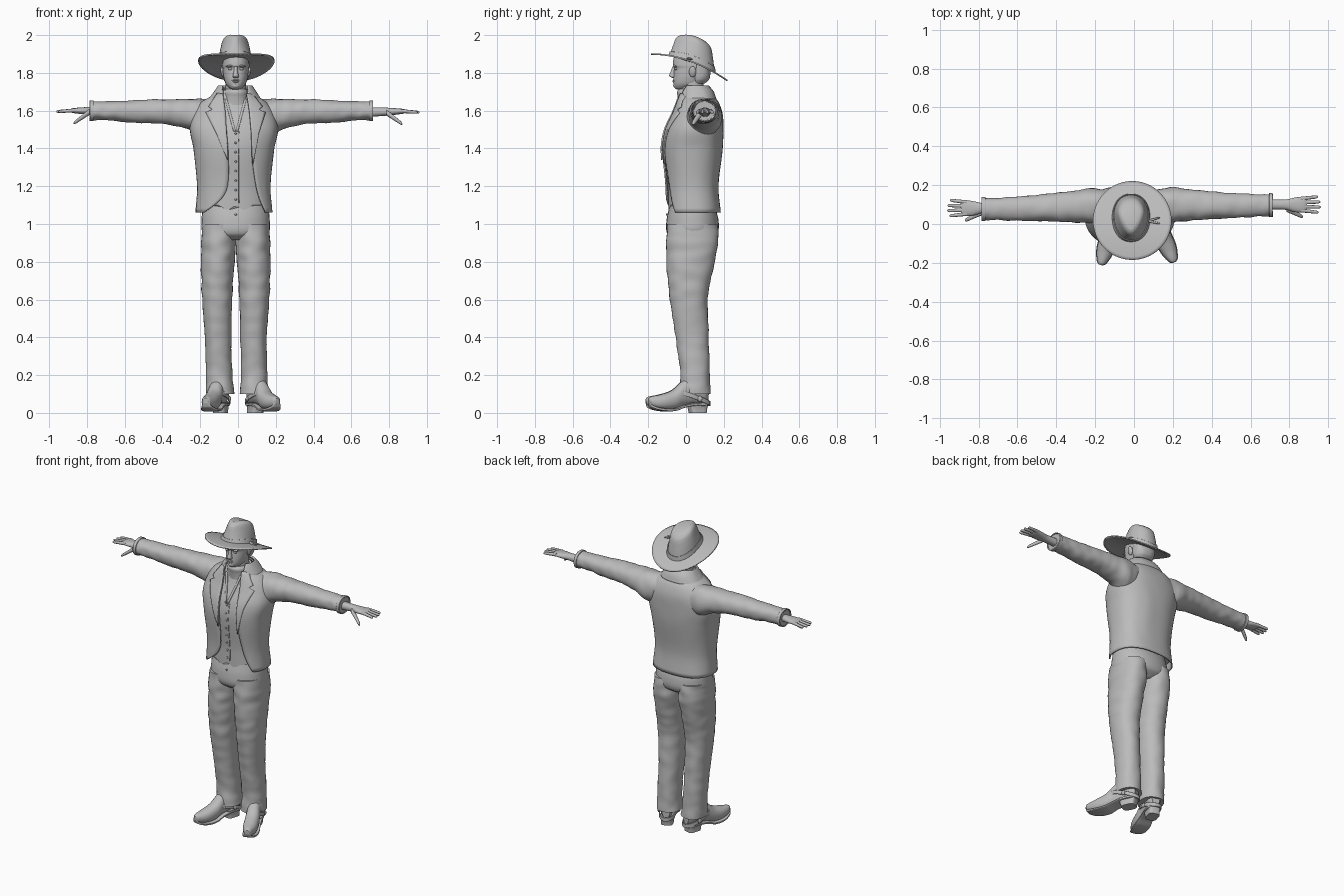
import bpy, bmesh, math
from mathutils import Vector, Matrix, noise

cube = bpy.data.objects.get("Cube")
if cube:
    bpy.data.objects.remove(cube, do_unlink=True)

grey = bpy.data.materials.new("plain grey")
grey.use_nodes = True
tone = (0.5, 0.5, 0.5, 1)
grey.diffuse_color = tone
grey.node_tree.nodes["Principled BSDF"].inputs["Base Color"].default_value = tone

MID = -0.012   # centre line of head and legs
POWER = 2.4    # squareness of the torso section
made = []


def finish(name, bm, thick=0):
    bmesh.ops.recalc_face_normals(bm, faces=bm.faces)
    mesh = bpy.data.meshes.new(name)
    bm.to_mesh(mesh)
    bm.free()
    ob = bpy.data.objects.new(name, mesh)
    bpy.context.scene.collection.objects.link(ob)
    mesh.materials.append(grey)
    if thick:
        solid = ob.modifiers.new("thickness", 'SOLIDIFY')
        solid.thickness = thick
        solid.offset = 0
    made.append(ob)
    return ob


def row_at(rows, s):
    """Smoothly interpolated section at position s."""
    last = len(rows) - 1
    i = max(k for k in range(last) if k == 0 or rows[k][0] <= s)
    a, b = rows[i], rows[i + 1]
    before, after = rows[max(i - 1, 0)], rows[min(i + 2, last)]
    h = b[0] - a[0]
    t = (s - a[0]) / h
    out = []
    for j in range(1, len(a)):
        ma = (b[j] - before[j]) / (b[0] - before[0]) * h
        mb = (after[j] - a[j]) / (after[0] - a[0]) * h
        out.append(a[j] + t * ma + t * t * (3 * (b[j] - a[j]) - 2 * ma - mb)
                   + t ** 3 * (ma + mb - 2 * (b[j] - a[j])))
    return out


def stations(rows, k):
    for a, b in zip(rows, rows[1:]):
        yield from (a[0] + (b[0] - a[0]) * i / k for i in range(k))
    yield rows[-1][0]


def power(v, p):
    return math.copysign(abs(v) ** (2 / p), v)


def bridge(bm, rings, closed):
    n = len(rings[0])
    for r, q in zip(rings, rings[1:]):
        for i in range(n if closed else n - 1):
            j = (i + 1) % n
            bm.faces.new((r[i], r[j], q[j], q[i]))


def sweep(name, rows, axis='z', p=2.2, n=32, k=6, crumple=0, warp=None, thick=0):
    """Loft of rounded sections; each row is position, low/high, low/high."""
    bm = bmesh.new()
    rings = []
    for s in stations(rows, k):
        a0, a1, b0, b1 = row_at(rows, s)
        ring = []
        for i in range(n):
            t = math.tau * i / n
            ca, cb = power(math.cos(t), p), power(math.sin(t), p)
            probe = Vector((ca, cb, s * 16)) * 1.2
            g = 1 + crumple * noise.noise(probe)
            a = (a0 + a1) / 2 + g * ca * (a1 - a0) / 2
            b = (b0 + b1) / 2 + g * cb * (b1 - b0) / 2
            co = Vector({'z': (a, b, s), 'x': (s, a, b), 'y': (a, s, b)}[axis])
            ring.append(bm.verts.new(warp(co) if warp else co))
        rings.append(ring)
    bridge(bm, rings, True)
    if not thick:
        bm.faces.new(rings[0])
        bm.faces.new(rings[-1])
    return finish(name, bm, thick)


def shell(name, rows, edges, thick, n=48, k=6):
    """Garment open at the front; edges give the opening in x by height."""
    bm = bmesh.new()
    rings = []
    for z in stations(rows, k):
        x0, x1, y0, y1 = row_at(rows, z)
        cx, hw, cy, hd = (x0 + x1) / 2, (x1 - x0) / 2, (y0 + y1) / 2, (y1 - y0) / 2
        right, left = row_at(edges, z)
        ends = [math.asin(min(1, max(0, u / hw)) ** (POWER / 2)) for u in (left - cx, cx - right)]
        ring = []
        for i in range(n + 1):
            t = ends[0] + (math.tau - ends[0] - ends[1]) * i / n
            g = 1 + 0.02 * abs(noise.noise(Vector((math.sin(t) * 2, math.cos(t) * 2, z * 5))))
            ring.append(bm.verts.new((cx + g * hw * power(math.sin(t), POWER),
                                      cy - g * hd * power(math.cos(t), POWER), z)))
        rings.append(ring)
    bridge(bm, rings, False)
    return finish(name, bm, thick)


def front_y(x, z):
    x0, x1, y0, y1 = row_at(torso, z)
    u = min(1, abs(2 * x - x0 - x1) / (x1 - x0))
    return (y0 + y1) / 2 - (y1 - y0) / 2 * (1 - u ** POWER) ** (1 / POWER)


def strip(name, rows, lift, thick=0.008, m=6):
    """Cloth strip lying on the chest; rows are height, inner x, outer x."""
    bm = bmesh.new()
    rings = []
    for a, b in zip(rows, rows[1:]):
        for step in range(5 if b is rows[-1] else 4):
            z, xi, xo = (p + (q - p) * step / 4 for p, q in zip(a, b))
            xs = [xi + (xo - xi) * i / m for i in range(m + 1)]
            rings.append([bm.verts.new((x, front_y(x, z) - lift, z)) for x in xs])
    bridge(bm, rings, False)
    return finish(name, bm, thick)


def blob(name, centre, size, turn=0):
    bm = bmesh.new()
    bmesh.ops.create_uvsphere(bm, u_segments=16, v_segments=10, radius=1)
    bm.transform(Matrix.Translation(centre) @ Matrix.Rotation(turn, 4, 'Y')
                 @ Matrix.Diagonal((*size, 1)))
    return finish(name, bm)


def finger(name, a, b, r0, r1, warp):
    rows = []
    for t, f in ((0, 1), (0.5, 1), (0.88, 1), (0.97, 0.7), (1, 0.25)):
        x, y, z = Vector(a).lerp(Vector(b), t)
        r = (r0 + (r1 - r0) * t) * f
        rows.append((x, y - r, y + r, z - r, z + r))
    sweep(name, rows, 'x', n=12, k=3, warp=warp)


# Jacket, waistcoat and collar
torso = [(1.06, -.222, .178, -.105, .18), (1.2, -.212, .168, -.105, .168),
         (1.4, -.232, .188, -.122, .19), (1.5, -.25, .206, -.105, .193),
         (1.58, -.235, .19, -.068, .19), (1.64, -.195, .15, -.045, .17),
         (1.68, -.13, .09, -.035, .14), (1.71, -.1, .06, -.03, .12)]
opening = [(1.06, -.18, .145), (1.13, -.09, .115), (1.2, -.055, .095),
           (1.35, -.05, .075), (1.5, -.06, .07), (1.71, -.08, .05)]
shell("jacket", torso, opening, 0.008)


def vest_points(co):
    if co.z < 1.12 and co.y < 0:
        co.z -= 0.03 * max(0, 1 - abs(abs(co.x - MID) - 0.045) / 0.045)
    return co


inset = 0.011
vest = [(z, a + inset, b - inset, c + inset, d - inset) for z, a, b, c, d in torso]
vest[0] = (1.1, *row_at(vest, 1.1))
sweep("waistcoat", vest, p=POWER, n=64, warp=vest_points)
shell("jacket_collar", [(1.66, -.15, .115, -.035, .155), (1.7, -.12, .09, -.025, .14),
                        (1.73, -.1, .07, -.01, .115)],
      [(1.66, -.085, .055), (1.73, -.08, .05)], 0.012)
strip("right_lapel", [(1.34, -.052, -.056), (1.48, -.06, -.115), (1.59, -.066, -.17),
                      (1.605, -.068, -.135), (1.62, -.07, -.155), (1.69, -.08, -.11)], 0.009)
strip("left_lapel", [(1.32, .075, .08), (1.48, .07, .11), (1.59, .06, .145),
                     (1.605, .058, .11), (1.62, .056, .13), (1.69, .045, .075)], 0.009)
for side, word in ((-1, "right"), (1, "left")):
    strip("waistcoat_neckline_" + word,
          [(z, MID + side * w, MID + side * (w + 0.012))
           for z, w in ((1.49, 0), (1.58, 0.024), (1.66, 0.045))], -0.008, 0.006, 2)
strip("waistcoat_placket", [(1.11, .004, .008), (1.3, .004, .008), (1.49, .004, .008)], -0.01, 0.005, 1)
for i in range(8):
    z = 1.13 + i * 0.05
    blob("waistcoat_button", (MID, front_y(MID, z) + 0.01, z), (.006, .005, .006))

# Shirt collar and neckerchief
sweep("neckerchief", [(1.63, -.09, .066, -.04, .12), (1.675, -.08, .056, -.043, .11),
                      (1.7, -.076, .052, -.046, .1), (1.715, -.066, .042, -.035, .095)],
      crumple=0.04)
sweep("neck", [(1.6, -.07, .046, -.03, .11), (1.7, -.067, .043, -.03, .09),
               (1.78, -.067, .043, -.02, .1)])

# Head and face
sweep("head", [(z, MID - w, MID + w, a, b) for z, w, a, b in (
    (1.713, .02, -.05, .02), (1.72, .034, -.06, .05), (1.74, .052, -.066, .08),
    (1.77, .062, -.067, .1), (1.8, .067, -.065, .118), (1.825, .069, -.063, .122),
    (1.84, .07, -.07, .124), (1.9, .066, -.062, .12))])
sweep("nose", [(z, MID - w, MID + w, a, -.05) for z, w, a in (
    (1.774, .011, -.074), (1.78, .016, -.086), (1.788, .015, -.089),
    (1.81, .01, -.08), (1.835, .009, -.072))], n=16, k=4)
sweep("hair", [(z, MID - w, MID + w, .025, b) for z, w, b in (
    (1.745, .05, .1), (1.765, .064, .122), (1.8, .072, .131), (1.88, .072, .13))],
      n=64, crumple=0.07)
blob("upper_lip", (MID, -.064, 1.761), (.022, .008, .004))
blob("lower_lip", (MID, -.063, 1.754), (.019, .008, .005))
blob("chin", (MID, -.054, 1.733), (.022, .014, .014))
for side, word in ((-1, "right"), (1, "left")):
    blob(word + "_eye", (MID + side * .029, -.053, 1.821), (.013, .009, .007))
    blob(word + "_brow", (MID + side * .03, -.059, 1.836), (.022, .01, .006), side * 0.12)
    blob(word + "_ear", (MID + side * .071, .035, 1.806), (.009, .019, .029), side * 0.2)


# Hat: bent brim, creased crown and band
def brim_z(y):
    return 1.87 - 0.32 * y - 0.86 * y * y


bm = bmesh.new()
rings = []
for j in range(9):
    r = 0.07 + 0.0165 * j
    ring = []
    for i in range(56):
        t = math.tau * i / 56
        y = 0.017 + r * math.sin(t)
        ring.append(bm.verts.new((-0.009 + r * math.cos(t), y, brim_z(y))))
    rings.append(ring)
bridge(bm, rings, True)
finish("hat_brim", bm, 0.008)


def crown_shape(co):
    h = co.z
    pinch = 1 - 0.45 * h * max(0, min(1, (0.06 - co.y) / 0.12))
    base = brim_z(co.y)
    top = 2.002 - 3.3 * co.y ** 2
    return Vector((-0.015 + co.x * pinch, co.y, base + h * (top - base)))


crown = [(-.02, -.093, .093, -.088, .15), (.25, -.087, .087, -.08, .148),
         (.6, -.078, .078, -.068, .142), (.88, -.066, .066, -.056, .134),
         (.97, -.052, .052, -.044, .122), (1, -.036, .036, -.03, .105)]
sweep("hat_crown", crown, n=48, warp=crown_shape)
sweep("hat_band", [(z, a - .004, b + .004, c - .004, d + .004) for z, a, b, c, d in
                   ((h, *row_at(crown, h)) for h in (.02, .13, .24))],
      n=48, warp=crown_shape, thick=0.004)
for bend in (-1, 1):
    finger("hat_band_tassel", (.07, .015, 1.876), (.135, .018 + bend * .016, 1.872), .007, .004, None)

# Sleeves and hands
sleeve = [(.06, .01, .16, 1.51, 1.655), (.19, .0, .182, 1.465, 1.663),
          (.27, .006, .178, 1.505, 1.66), (.4, .012, .16, 1.53, 1.66),
          (.55, .016, .145, 1.536, 1.655), (.7, .02, .135, 1.55, 1.65),
          (.74, .021, .134, 1.551, 1.648), (.78, .022, .133, 1.55, 1.648)]
for side, word, stretch, shift in ((-1, "right", 1, 0), (1, "left", 0.91, 0.026)):
    def place_sleeve(co):
        return Vector((side * co.x * stretch, co.y + shift * co.x, co.z))

    def place_hand(co):
        return Vector((side * co.x, co.y + shift * 0.7, co.z - shift * 0.15))

    sweep(word + "_sleeve", sleeve, 'x', crumple=0.07, k=8, warp=place_sleeve)
    sweep(word + "_cuff", [(x, .019, .136, 1.547, 1.651) for x in (.765, .775, .785)], 'x',
          warp=place_sleeve, thick=0.006)
    sweep(word + "_palm", [(.68, .055, .11, 1.57, 1.622), (.78, .055, .108, 1.577, 1.62),
                           (.83, .043, .118, 1.582, 1.617), (.875, .042, .122, 1.588, 1.613),
                           (.89, .05, .115, 1.594, 1.608)], 'x', n=24, warp=place_hand)
    for i in range(4):
        y = 0.052 + 0.02 * i
        finger(word + "_finger", (.86, y, 1.602), (.967 - .012 * abs(i - 1.4), y + (i - 1.5) * .007, 1.595),
               .0105, .0075, place_hand)
    finger(word + "_thumb", (.785, .06, 1.594), (.87, .018, 1.533), .016, .009, place_hand)

# Trousers
sweep("trouser_seat", [(.915, -.13, .106, -.06, .12), (.95, -.185, .161, -.1, .166),
                       (1.02, -.193, .168, -.103, .172), (1.1, -.185, .16, -.085, .15)])
blob("trouser_button", (MID, -.102, 1.05), (.006, .005, .006))
leg = [(.1, -.168, -.018, -.038, .13), (.2, -.17, -.03, -.03, .126),
       (.4, -.176, -.035, -.055, .12), (.6, -.19, -.031, -.085, .116),
       (.75, -.195, -.022, -.1, .14), (.9, -.195, -.011, -.105, .172),
       (1, -.188, -.013, -.098, .165)]
for side, word, turn in ((-1, "right", -16), (1, "left", 24)):
    spin = Matrix.Rotation(math.radians(turn), 3, 'Z')

    def place_leg(co):
        if side > 0:
            co.x = 2 * MID - co.x + 0.02 * max(0, 1 - co.z / 0.4)
        return co

    def place_boot(co):
        heel = Vector((0, .06, 0))
        return spin @ (co - heel) + heel + Vector((side * .093, 0, 0))

    sweep(word + "_trouser_leg", leg, crumple=0.05, k=10, warp=place_leg)

    # Boots with soles, heels and spur straps
    boot = [(-.222, .008, .06, .078), (-.21, .022, .036, .086), (-.15, .042, .018, .098),
            (-.08, .045, .018, .122), (-.03, .041, .034, .165), (.03, .042, .045, .2),
            (.09, .041, .045, .2), (.115, .026, .05, .18)]
    sweep(word + "_boot", [(y, -w, w, a, b) for y, w, a, b in boot], 'y', n=24, warp=place_boot)
    sweep(word + "_sole", [(y, -w - .003, w + .003, a - .008, a + .007) for y, w, a, b in boot],
          'y', p=5, n=24, warp=place_boot)
    sweep(word + "_heel", [(0, -.036, .036, .018, .106), (.025, -.036, .036, .012, .11),
                           (.055, -.041, .041, .004, .118)], p=4, warp=place_boot)
    sweep(word + "_spur_strap", [(z, -.052, .052, -.06, .128) for z in (.06, .072, .084)],
          warp=lambda co: place_boot(co + Vector((0, 0, .35 * (.06 - co.y)))), thick=0.006)
    for edge in (-1, 1):
        blob(word + "_spur_button", place_boot(Vector((edge * .053, .05, .075))), (.008, .015, .015))

# Smooth shading with sharp edges kept
for ob in made:
    ob.select_set(True)
bpy.context.view_layer.objects.active = made[0]
bpy.ops.object.shade_smooth_by_angle(angle=math.radians(45))
